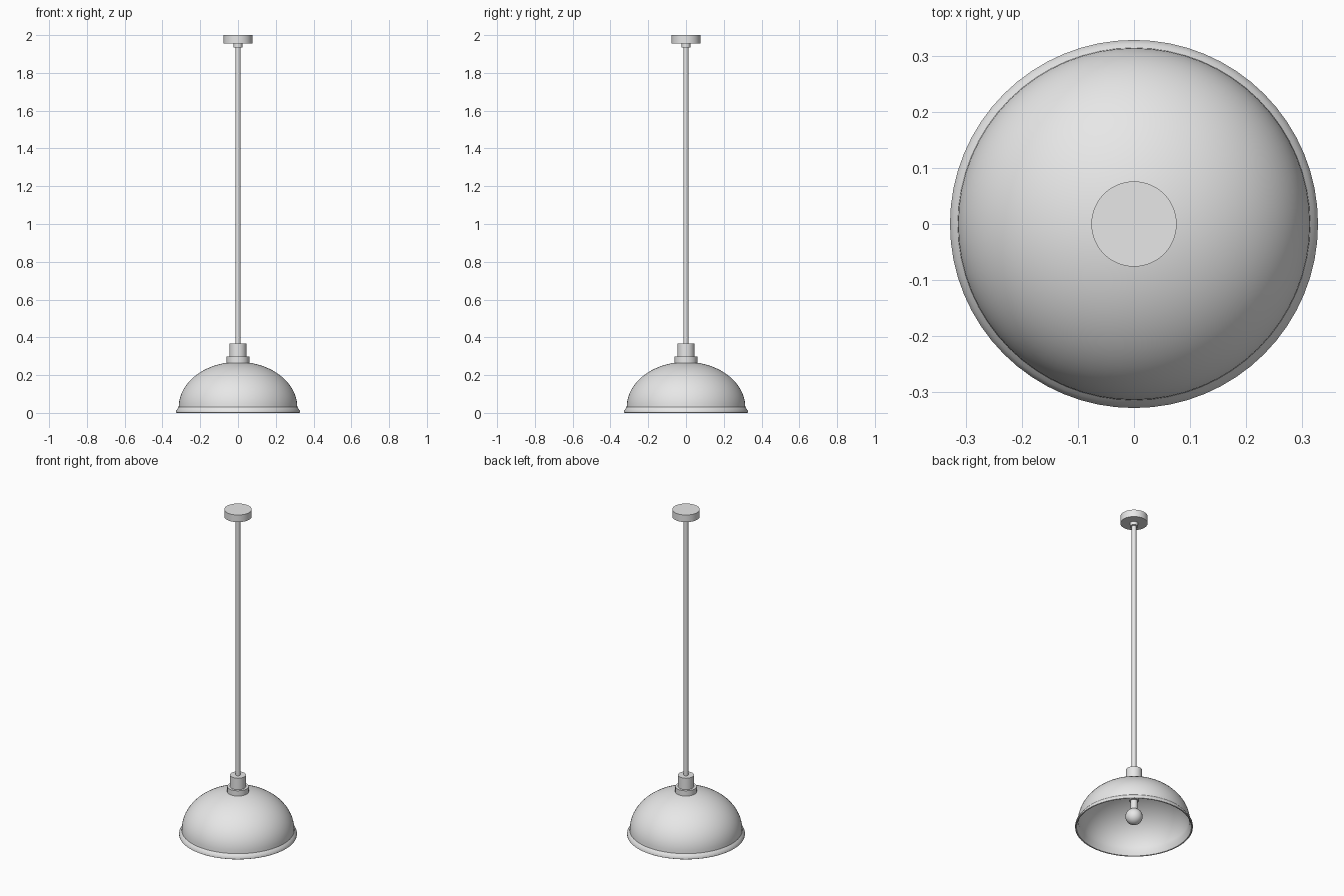
import bpy, bmesh
from math import sin, cos, pi, radians
from mathutils import Vector, Matrix

cube = bpy.data.objects.get("Cube")
if cube:
    bpy.data.objects.remove(cube, do_unlink=True)

# One painted finish for the whole lamp
grey = bpy.data.materials.new("light grey")
grey.use_nodes = True
colour = (0.8, 0.8, 0.8, 1)
grey.diffuse_color = colour
grey.node_tree.nodes["Principled BSDF"].inputs["Base Color"].default_value = colour


def lathe(name, profile, steps=48, closed=False):
    """Turn a (radius, height) profile about the z axis."""
    bm = bmesh.new()
    verts = [bm.verts.new((r, 0, z)) for r, z in profile]
    pairs = list(zip(verts, verts[1:]))
    if closed:
        pairs.append((verts[-1], verts[0]))
    edges = [bm.edges.new(p) for p in pairs]
    bmesh.ops.spin(bm, geom=verts + edges, cent=(0, 0, 0), axis=(0, 0, 1),
                   angle=2 * pi, steps=steps, use_merge=True)
    bmesh.ops.remove_doubles(bm, verts=bm.verts, dist=0.0002)
    bmesh.ops.recalc_face_normals(bm, faces=bm.faces)
    mesh = bpy.data.meshes.new(name)
    bm.to_mesh(mesh)
    bm.free()
    mesh.materials.append(grey)
    obj = bpy.data.objects.new(name, mesh)
    bpy.context.collection.objects.link(obj)
    bpy.ops.object.select_all(action="DESELECT")
    obj.select_set(True)
    bpy.context.view_layer.objects.active = obj
    bpy.ops.object.shade_smooth_by_angle(angle=radians(35))
    return obj


def disc(name, radius, low, high, steps=48):
    return lathe(name, [(0, low), (radius, low), (radius, high), (0, high)], steps)


def dome(radius, base, height, count=20):
    """Quarter ellipse from the crown down to the rim."""
    arc = [pi / 2 * (1 - i / count) for i in range(count + 1)]
    return [(radius * cos(a), base + height * sin(a)) for a in arc]


# Ceiling fitting and hanging rod
disc("ceiling_canopy", 0.076, 1.956, 2.0)
disc("canopy_collar", 0.023, 1.935, 1.957, 32)
disc("hanging_rod", 0.013, 0.36, 1.94, 24)

# Lamp holder on top of the shade
disc("holder_cap", 0.045, 0.295, 0.368)
disc("holder_base", 0.06, 0.262, 0.298)

# Thin domed shade with a flared, rolled rim
outer = dome(0.314, 0.03, 0.24)
rim = [(0.321, 0.022), (0.328, 0.01), (0.328, 0.002), (0.325, 0.0), (0.32, 0.002)]
inner = dome(0.308, 0.03, 0.234)
lathe("shade", outer + rim + inner[::-1], 64)

# Bulb with its socket inside the shade
disc("bulb_socket", 0.027, 0.17, 0.266, 32)
radius, centre, neck = 0.048, 0.07, 0.02
ball = [(radius * sin(a), centre - radius * cos(a))
        for a in (pi * 0.86 * i / 16 for i in range(17))]
lathe("bulb", ball + [(neck, 0.125), (neck, 0.175), (0, 0.175)], 32)
